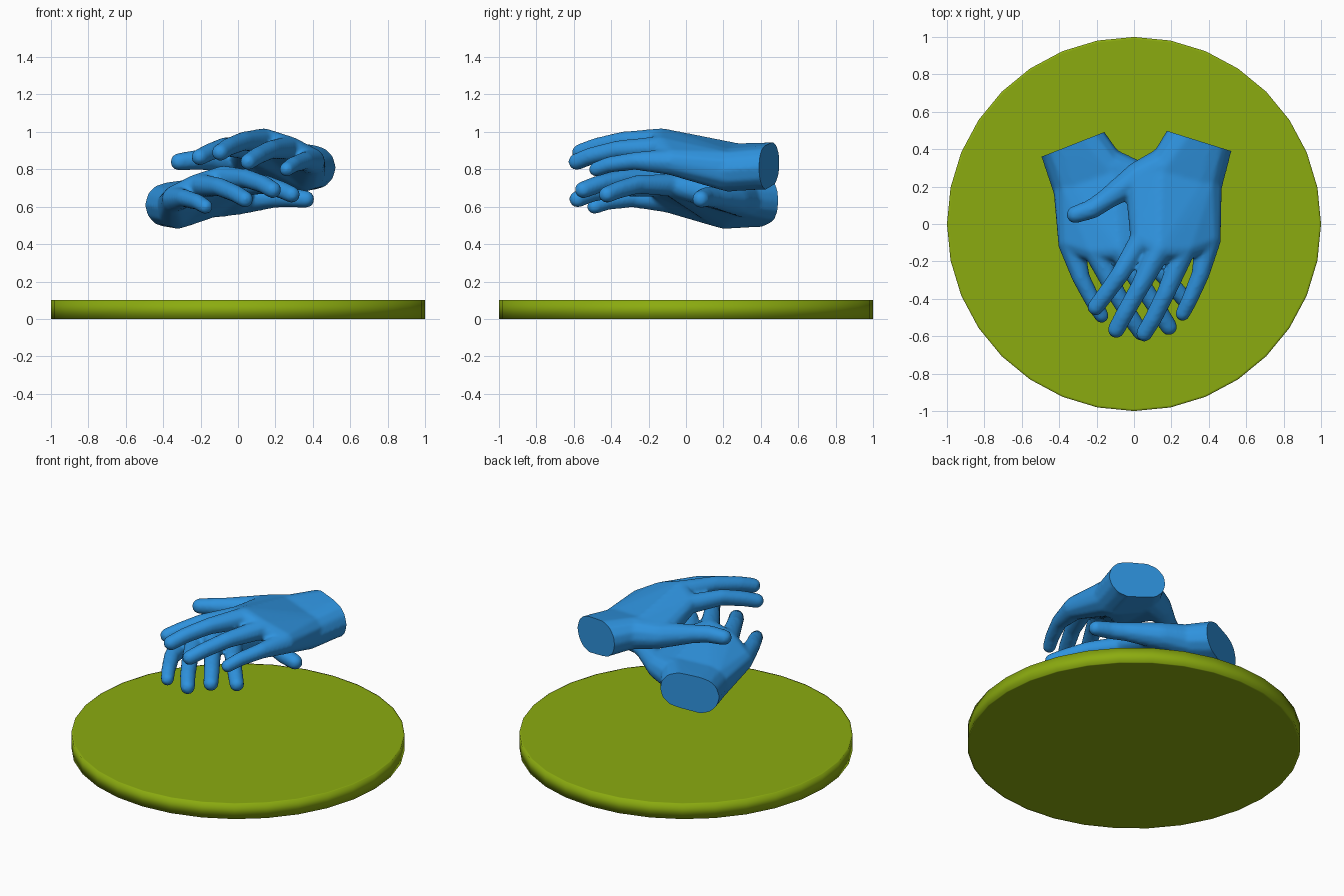
import bpy, bmesh, math
from mathutils import Matrix, Vector

if "Cube" in bpy.data.objects:
    bpy.data.objects.remove(bpy.data.objects["Cube"])


def material(name, color):
    m = bpy.data.materials.new(name)
    m.diffuse_color = (*color, 1)
    m.use_nodes = True
    m.node_tree.nodes["Principled BSDF"].inputs["Base Color"].default_value = m.diffuse_color
    return m


blue = material("blue", (0.028, 0.29, 0.73))
green = material("olive green", (0.26, 0.41, 0.005))


def hull(bm, balls):
    """Add the convex hull of some balls (x, y, z, radius)."""
    part = bmesh.new()
    for x, y, z, r in balls:
        bmesh.ops.create_icosphere(part, subdivisions=2, radius=r,
                                   matrix=Matrix.Translation((x, y, z)))
    res = bmesh.ops.convex_hull(part, input=part.verts[:])
    junk = {g for g in res["geom_interior"] + res["geom_unused"]
            if isinstance(g, bmesh.types.BMVert)}
    bmesh.ops.delete(part, geom=list(junk), context='VERTS')
    tmp = bpy.data.meshes.new("tmp")
    part.to_mesh(tmp)
    part.free()
    bm.from_mesh(tmp)
    bpy.data.meshes.remove(tmp)


# Joints of each digit, base to tip: x, y, z, radius
index = [(.04, -.08, .915, .062), (-.075, -.27, .92, .051), (-.155, -.38, .89, .048), (-.205, -.445, .865, .046)]
middle = [(.14, -.13, .955, .066), (.03, -.34, .95, .052), (-.05, -.48, .92, .049), (-.095, -.565, .89, .047)]
ring = [(.27, -.13, .915, .064), (.175, -.36, .905, .051), (.1, -.51, .87, .048), (.055, -.585, .84, .046)]
little = [(.395, -.08, .84, .072), (.355, -.27, .845, .049), (.295, -.41, .825, .044), (.26, -.48, .80, .041)]
thumb = [(.16, .31, .84, .1), (.03, .255, .84, .084), (-.15, .13, .85, .057), (-.225, .08, .85, .054), (-.315, .05, .84, .048)]
# Wrist and heel of the palm
wrist = [(.285, .465, .83, .115), (.41, .425, .81, .118)]
stump = [(x + .045, y + .14, z, r + .012) for x, y, z, r in wrist]
heel = [(.15, .28, .845, .095), (.36, .22, .795, .115)]

bm = bmesh.new()
for digit in (index, middle, ring, little, thumb):
    for a, b in zip(digit, digit[1:]):
        hull(bm, [a, b])
knuckles = [index[0], middle[0], ring[0], little[0]]
for a, b in zip(knuckles, knuckles[1:]):
    hull(bm, [a, b] + heel)
hull(bm, [heel[0], thumb[1], index[0]])      # web of the thumb
hull(bm, heel + wrist)
hull(bm, wrist + stump)
raw = bpy.data.meshes.new("raw_hand")
bm.to_mesh(raw)
bm.free()

# Fuse the parts into one soft skin
helper = bpy.data.objects.new("hand_helper", raw)
bpy.context.collection.objects.link(helper)
rm = helper.modifiers.new("fuse", 'REMESH')
rm.mode, rm.voxel_size = 'VOXEL', 0.011
sm = helper.modifiers.new("soften", 'SMOOTH')
sm.factor, sm.iterations = 0.5, 7
dg = bpy.context.evaluated_depsgraph_get()
skin = bmesh.new()
skin.from_mesh(helper.evaluated_get(dg).to_mesh())
bpy.data.objects.remove(helper)

# Flat cut through the wrist
cut = bmesh.ops.bisect_plane(skin, geom=skin.verts[:] + skin.edges[:] + skin.faces[:],
                             plane_co=Vector((.345, .445, .82)),
                             plane_no=Vector((.3, .954, 0)), clear_outer=True)
rim = [e for e in cut["geom_cut"] if isinstance(e, bmesh.types.BMEdge)]
bmesh.ops.edgeloop_fill(skin, edges=rim)


def place_hand(name, mat, mirrored):
    b = skin.copy()
    bmesh.ops.transform(b, matrix=mat, verts=b.verts[:])
    if mirrored:
        bmesh.ops.reverse_faces(b, faces=b.faces[:])
    me = bpy.data.meshes.new(name)
    b.to_mesh(me)
    b.free()
    me.materials.append(blue)
    ob = bpy.data.objects.new(name, me)
    bpy.context.collection.objects.link(ob)
    bpy.context.view_layer.objects.active = ob
    ob.select_set(True)
    bpy.ops.object.shade_smooth_by_angle(angle=math.radians(45))
    ob.select_set(False)


pivot = Vector((-.345, .44, 0))
lower = (Matrix.Translation(pivot + Vector((.022, -.018, -.2)))
         @ Matrix.Rotation(math.radians(4), 4, 'Z')
         @ Matrix.Translation(-pivot) @ Matrix.Scale(-1, 4, (1, 0, 0)))
place_hand("upper_hand", Matrix.Identity(4), False)
place_hand("lower_hand", lower, True)
skin.free()

# Round base plate with a fine rim line on both faces
bm = bmesh.new()
bmesh.ops.create_cone(bm, cap_ends=True, segments=32, radius1=1, radius2=1,
                      depth=0.1, matrix=Matrix.Translation((0, 0, .05)))
caps = [f for f in bm.faces if abs(f.normal.z) > .9]
bmesh.ops.inset_individual(bm, faces=caps, thickness=0.012)
for f in bm.faces:
    f.smooth = True
me = bpy.data.meshes.new("base_plate")
bm.to_mesh(me)
bm.free()
me.materials.append(green)
bpy.context.collection.objects.link(bpy.data.objects.new("base_plate", me))
